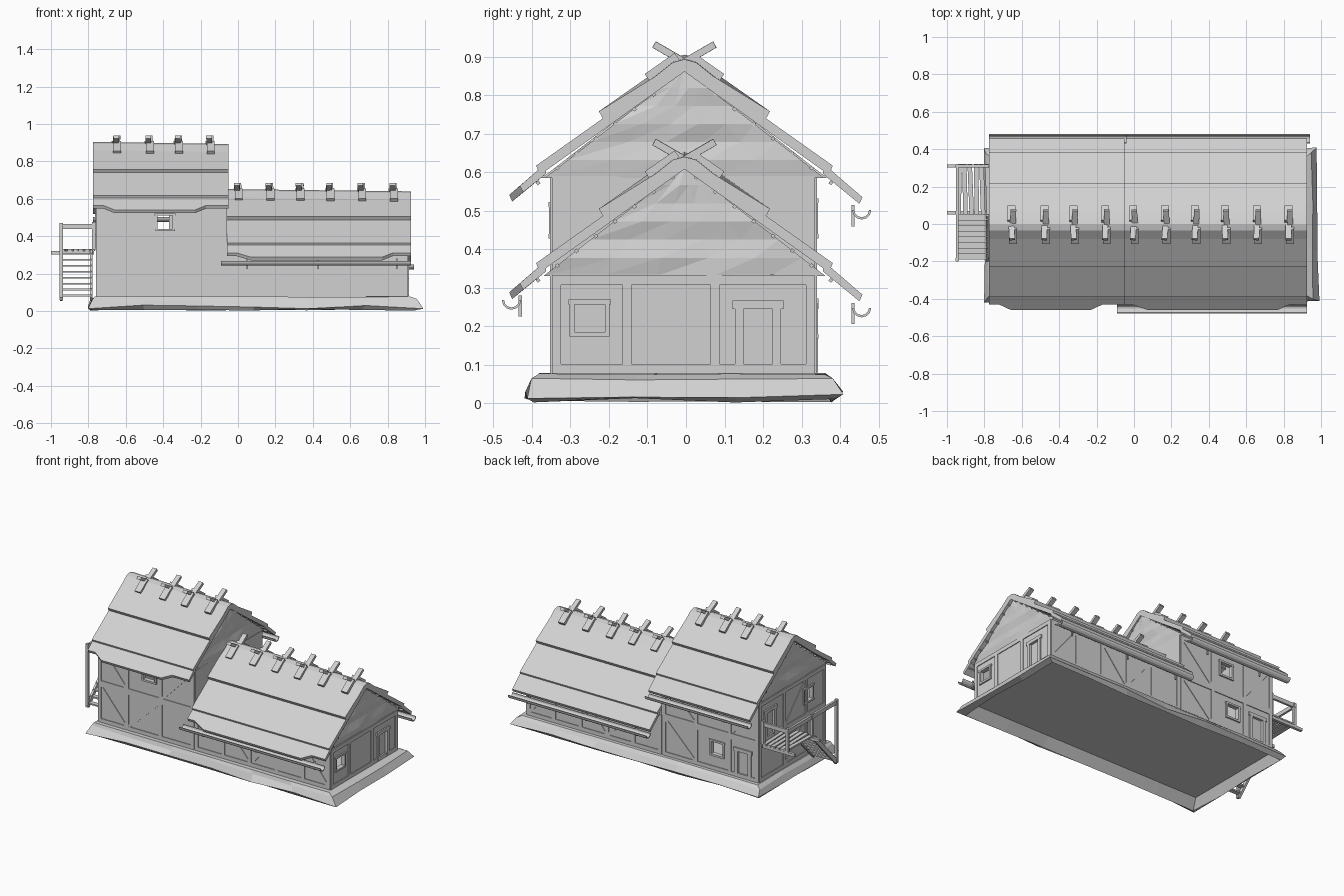
import bpy, bmesh, random
from math import radians, cos, sin, pi, atan2, hypot
from mathutils import Vector

random.seed(4)
if "Cube" in bpy.data.objects:
    bpy.data.objects.remove(bpy.data.objects["Cube"])

grey = bpy.data.materials.new("plain grey")
grey.use_nodes = True
tone = (0.64, 0.64, 0.64, 1)
grey.diffuse_color = tone
grey.node_tree.nodes["Principled BSDF"].inputs["Base Color"].default_value = tone


def finish(name, bm):
    bmesh.ops.recalc_face_normals(bm, faces=bm.faces)
    mesh = bpy.data.meshes.new(name)
    bm.to_mesh(mesh)
    bm.free()
    mesh.materials.append(grey)
    ob = bpy.data.objects.new(name, mesh)
    bpy.context.collection.objects.link(ob)
    return ob


def box(name, loc, size, rot=(0, 0, 0)):
    bm = bmesh.new()
    bmesh.ops.create_cube(bm, size=1)
    for v in bm.verts:
        v.co = Vector(a * b for a, b in zip(v.co, size))
    ob = finish(name, bm)
    ob.location, ob.rotation_euler = loc, rot
    return ob


def loft(name, sections):
    """Skin matching rings of points and cap both ends."""
    bm = bmesh.new()
    rings = [[bm.verts.new(p) for p in s] for s in sections]
    n = len(rings[0])
    for a, b in zip(rings, rings[1:]):
        for i in range(n):
            j = (i + 1) % n
            bm.faces.new((a[i], a[j], b[j], b[i]))
    bm.faces.new(rings[0])
    bm.faces.new(rings[-1])
    return finish(name, bm)


def plate(name, axis, pos, u, z, w, h, t=0.01, tilt=0):
    """Flat piece lying on a wall whose normal is the given axis."""
    if axis == "x":
        return box(name, (pos, u, z), (t, w, h), (tilt, 0, 0))
    return box(name, (u, pos, z), (w, t, h), (0, tilt, 0))


def cut(target, cutter):
    m = target.modifiers.new("cut", "BOOLEAN")
    m.object, m.operation, m.solver = cutter, "DIFFERENCE", "EXACT"
    bpy.context.view_layer.objects.active = target
    bpy.ops.object.modifier_apply(modifier=m.name)
    bpy.data.objects.remove(cutter)


def opening(wall, axis, pos, u, z0, w, h, door=False):
    """Cut a framed window or door through a wall."""
    z = z0 + h / 2
    cut(wall, plate("cutter", axis, pos, u, z, w, h, 0.08))
    kind = "door" if door else "window"
    f = 0.022 if door else 0.012
    for s in (-1, 1):
        plate(kind + "_jamb", axis, pos, u + s * (w + f) / 2, z, f, h, 0.016)
    plate(kind + "_lintel", axis, pos, u, z0 + h + f / 2, w + 2.6 * f, f, 0.018)
    if door:
        inward = -0.012 if pos > 0 else 0.012
        plate("door_leaf", axis, pos + inward, u, z, w, h, 0.008)
    else:
        plate("window_sill", axis, pos, u, z0 - f / 2, w + 2 * f, f, 0.018)


def timbers(axis, pos, posts, z0, z1, braces=()):
    """Sill, head, posts and diagonal braces of one framed storey."""
    a, b = posts[0], posts[-1]
    for z in (z0, z1):
        plate("wall_rail", axis, pos, (a + b) / 2, z, b - a + 0.022, 0.025)
    for u in posts:
        plate("wall_post", axis, pos, u, (z0 + z1) / 2, 0.024, z1 - z0)
    for i, lean in braces:
        du, dz = (posts[i + 1] - posts[i]) * lean, z1 - z0
        tilt = atan2(du, dz) * (1 if axis == "y" else -1)
        plate("wall_brace", axis, pos, (posts[i] + posts[i + 1]) / 2, (z0 + z1) / 2,
              0.018, hypot(du, dz) - 0.03, 0.008, tilt)


# Rough stone plinth, hollow underneath
rings = []
for x0, x1, y0, y1, z, j in ((-0.755, 0.9, -0.345, 0.33, 0.062, 0), (-0.785, 0.94, -0.395, 0.38, 0.008, 0.006),
                             (-0.805, 0.985, -0.412, 0.4, 0.022, 0.01), (-0.785, 0.95, -0.395, 0.375, 0.06, 0.008),
                             (-0.765, 0.92, -0.38, 0.36, 0.077, 0.002)):
    pts = [(x0 + (x1 - x0) * i / 6, y0) for i in range(6)] + [(x1, y0 + (y1 - y0) * i / 3) for i in range(3)]
    pts += [(x1 - (x1 - x0) * i / 6, y1) for i in range(6)] + [(x0, y1 - (y1 - y0) * i / 3) for i in range(3)]
    rings.append([(x + random.uniform(-j, j), y + random.uniform(-j, j), z + random.uniform(-j, j)) for x, y in pts])
loft("plinth", rings)

# Hollow walls of both wings
Y0, Y1 = -0.348, 0.335
YM, YW = (Y0 + Y1) / 2, Y1 - Y0


def shell(name, x0, x1, top):
    xm, zm = (x0 + x1) / 2, (0.065 + top) / 2
    ob = box(name, (xm, YM, zm), (x1 - x0, YW, top - 0.065))
    cut(ob, box("cutter", (xm, YM, zm), (x1 - x0 - 0.04, YW - 0.04, top)))
    return ob


tall = shell("tall_wing_walls", -0.755, -0.06, 0.59)
low = shell("low_wing_walls", -0.066, 0.905, 0.335)
opening(tall, "y", Y0, -0.39, 0.44, 0.08, 0.07)
opening(tall, "y", Y1, -0.41, 0.44, 0.08, 0.08)
opening(tall, "y", Y1, -0.46, 0.18, 0.08, 0.08)
opening(tall, "y", Y1, -0.645, 0.08, 0.075, 0.165, True)
opening(tall, "x", -0.755, 0.22, 0.335, 0.075, 0.165, True)
opening(tall, "x", -0.755, -0.17, 0.42, 0.08, 0.08)
opening(low, "x", 0.905, 0.187, 0.08, 0.075, 0.165, True)
opening(low, "x", 0.905, -0.25, 0.185, 0.08, 0.072)

# Half timbering
tall_posts = [-0.745, -0.55, -0.31, -0.08]
low_posts = [-0.05, 0.14, 0.33, 0.52, 0.71, 0.893]
for y in (Y0, Y1):
    timbers("y", y, low_posts, 0.09, 0.32, ((1, -1), (2, 1), (4, -1)))
    timbers("y", y, tall_posts, 0.09, 0.32, ((2, 1),) if y > 0 else ((0, -1), (1, 1)))
    timbers("y", y, tall_posts, 0.335, 0.575, ((0, -1), (2, 1)))
end_posts = [Y0 + 0.012, -0.153, 0.075, Y1 - 0.012]
timbers("x", 0.905, end_posts, 0.09, 0.32)
for z0, z1 in ((0.09, 0.32), (0.335, 0.575)):
    timbers("x", -0.755, end_posts, z0, z1, ((1, -1),))

# Thatched roofs in three overlapping courses
YC = -0.004
cap = [(0.2, -0.187), (0.222, -0.147), (0.075, -0.044), (0.03, -0.008)]
cap = cap + [(0, 0)] + [(-y, z) for y, z in reversed(cap)] + [(0, -0.032)]
middle = [(0.19, -0.15), (0.385, -0.288), (0.375, -0.312), (0.19, -0.18)]
eave = [(0.36, -0.282), (0.462, -0.37), (0.454, -0.387), (0.36, -0.31)]


def roof(wing, x0, x1, ridge, dips):
    def course(name, pts, side, stops):
        """Sweep one course; reach shortens its lower edge along the slope."""
        out = []
        for x, reach in stops:
            sag = 0.012 * (x - x0) / (x1 - x0)
            ring = []
            for y, z in pts:
                short = (1 - reach) * 0.1 if y > 0.4 else 0
                drop = sag if abs(y) < 0.1 else 0
                ring.append((x, YC + side * (y - short), ridge + z + short * 0.85 - drop))
            out.append(ring)
        loft(f"{wing}_roof_{name}", out)

    ends = [(x0, 1), (x1, 1)]
    course("cap", cap, 1, ends)
    for side in (-1, 1):
        course("middle", middle, side, ends)
    course("eave", eave, 1, ends)
    a, b, c, d = dips
    course("eave", eave, -1, [(x0, 0.65), (a, 0.65), (b, 0.93), (c, 0.93), (d, 0.65), (x1, 0.65)])
    # Purlins tucked under the slope
    for side in (-1, 1):
        for i in range(8):
            y = 0.03 + 0.05 * i
            box(f"{wing}_purlin", ((x0 + x1) / 2, YC + side * y, ridge - 0.042 - 0.765 * y),
                (x1 - x0 - 0.012, 0.009, 0.009), (side * -0.65, 0, 0))


roof("tall", -0.775, -0.05, 0.905, (-0.72, -0.66, -0.23, -0.17))
roof("low", -0.06, 0.925, 0.652, (-0.01, 0.07, 0.77, 0.83))


def gable(name, x, out, base, top):
    """Rippled triangular infill between wall head and roof."""
    bm = bmesh.new()
    rows, cols = 6, 5
    grid = []
    for i in range(rows):
        z = base + (top - base) * i / rows
        half = (top - z) / 0.775
        wave = 0.004 if i % 2 else -0.002
        grid.append([bm.verts.new((x + out * (wave + random.uniform(-0.004, 0.004)),
                                   YC + half * (2 * k / cols - 1), z)) for k in range(cols + 1)])
    for a, b in zip(grid, grid[1:]):
        for k in range(cols):
            bm.faces.new((a[k], a[k + 1], b[k + 1]))
            bm.faces.new((a[k], b[k + 1], b[k]))
    apex = bm.verts.new((x, YC, top))
    for k in range(cols):
        bm.faces.new((grid[-1][k], grid[-1][k + 1], apex))
    finish(name, bm)


gable("tall_gable", -0.755, -1, 0.585, 0.872)
gable("tall_gable", -0.06, 1, 0.585, 0.866)
gable("low_gable", 0.905, 1, 0.33, 0.614)

# Crossed ridge timbers: a foot on the thatch and a tip above the ridge
for xs, ridge in (((-0.65, -0.475, -0.32, -0.15), 0.897), ((0.0, 0.17, 0.33, 0.49, 0.66, 0.83), 0.644)):
    for x in xs:
        for s in (-1, 1):
            turn = random.uniform(-0.08, 0.08)
            box("ridge_timber_foot", (x + s * 0.004, YC - s * 0.058, ridge - 0.024),
                (0.042, 0.095, 0.022), (s * radians(35), 0, 0))
            box("ridge_timber_tip", (x + s * 0.004, YC + s * 0.033, ridge + 0.008),
                (0.03, 0.105, 0.018), (s * radians(30), 0, turn))


# Half round gutters with hooks
def gutter(x0, x1, y, z, hooks):
    arc = [pi * (1 + i / 6) for i in range(7)]
    ring = [(r * cos(a), r * sin(a)) for r, seq in ((0.025, arc), (0.019, arc[::-1])) for a in seq]
    loft("gutter", [[(x, y + p, z + q) for p, q in ring] for x in (x0, x1)])
    for x in hooks:
        box("gutter_hook", (x, y * 0.95, z - 0.015), (0.008, 0.008, 0.055))


gutter(-0.775, -0.04, 0.456, 0.502, (-0.58, -0.19))
gutter(-0.05, 0.94, 0.456, 0.248, (0.05, 0.41, 0.83))
gutter(-0.09, 0.925, -0.453, 0.268, (0.05, 0.43, 0.85))

# Balcony deck and railing
for y in (0.06, 0.31):
    box("deck_beam", (-0.885, y, 0.312), (0.23, 0.018, 0.018))
    box("deck_post", (-0.945, y, 0.39), (0.018, 0.018, 0.16))
for i in range(6):
    box("deck_board", (-0.935 + i * 0.031, 0.185, 0.327), (0.024, 0.27, 0.01), (0, 0, random.uniform(-0.04, 0.04)))
box("side_rail", (-0.855, 0.31, 0.453), (0.19, 0.014, 0.026))
box("outer_rail", (-0.945, 0.06, 0.453), (0.014, 0.52, 0.026))
box("wall_rail_post", (-0.772, 0.31, 0.4), (0.018, 0.02, 0.15))

# Stair with open treads and a newel at its foot
run, rise = 0.24, 0.255
box("stair_newel", (-0.945, -0.19, 0.265), (0.018, 0.018, 0.41))
for x in (-0.945, -0.785):
    box("stair_stringer", (x, -0.07, 0.19), (0.014, hypot(run, rise), 0.026), (atan2(rise, run), 0, 0))
for i in range(8):
    t = (i + 0.5) / 8
    box("stair_tread", (-0.865, 0.05 - run * t, 0.322 - rise * t), (0.17, 0.03, 0.009))
